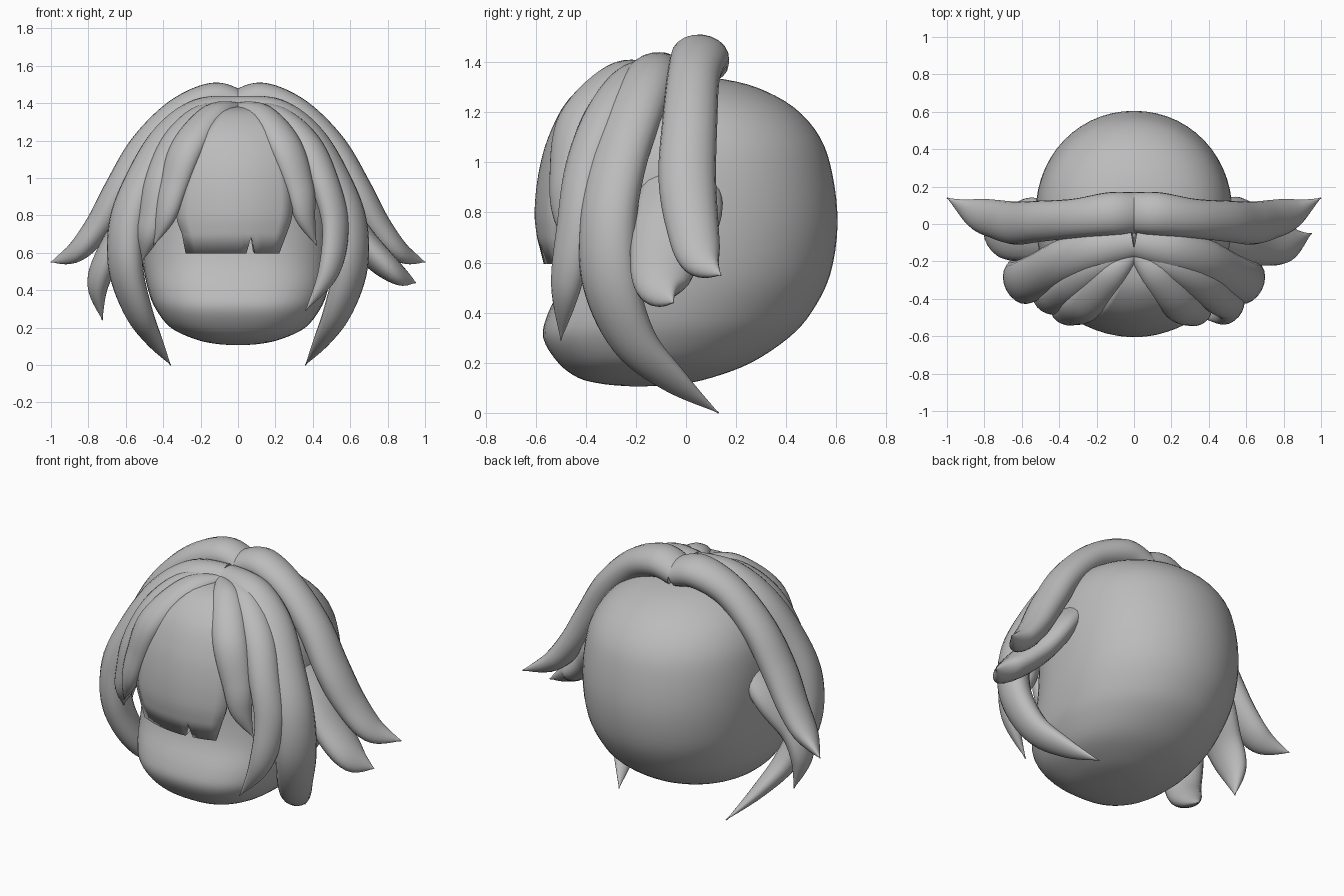
import bpy, bmesh, math
from mathutils import Vector

if "Cube" in bpy.data.objects:
    bpy.data.objects.remove(bpy.data.objects["Cube"])

grey = bpy.data.materials.new("plain_grey")
grey.diffuse_color = (0.5, 0.5, 0.5, 1)
grey.use_nodes = True
grey.node_tree.nodes["Principled BSDF"].inputs["Base Color"].default_value = grey.diffuse_color


def spline(rows, steps):
    """Smooth interpolation through rows of numbers (Catmull-Rom)."""
    out, n = [], len(rows)
    for i in range(n - 1):
        p0, p1, p2, p3 = (rows[max(0, min(n - 1, i + k))] for k in (-1, 0, 1, 2))
        for s in range(steps):
            t = s / steps
            out.append([0.5 * (2 * b + (c - a) * t + (2 * a - 5 * b + 4 * c - d) * t * t
                               + (3 * b - a - 3 * c + d) * t ** 3)
                        for a, b, c, d in zip(p0, p1, p2, p3)])
    return out + [list(rows[-1])]


def skin(name, rings, closed=True):
    """Join rings of points into one smooth surface."""
    bm = bmesh.new()
    vs = [[bm.verts.new(p) for p in r] for r in rings]
    n = len(rings[0])
    for a, b in zip(vs, vs[1:]):
        for j in range(n if closed else n - 1):
            k = (j + 1) % n
            bm.faces.new((a[j], a[k], b[k], b[j]))
    if closed:
        bm.faces.new(vs[0][::-1])
        bm.faces.new(vs[-1])
    bmesh.ops.recalc_face_normals(bm, faces=bm.faces)
    me = bpy.data.meshes.new(name)
    bm.to_mesh(me)
    bm.free()
    ob = bpy.data.objects.new(name, me)
    bpy.context.collection.objects.link(ob)
    me.materials.append(grey)
    bpy.context.view_layer.objects.active = ob
    ob.select_set(True)
    bpy.ops.object.shade_smooth_by_angle(angle=math.radians(40))
    ob.select_set(False)
    return ob


def strand(name, path, widths, thicks, side=1, sides=20):
    """Tapered oval lock swept along a path, flat side facing the head."""
    rows = spline([(x * side, y, z, w, t) for (x, y, z), w, t in zip(path, widths, thicks)], 7)
    pts = [Vector(r[:3]) for r in rows]
    across, rings = Vector((0, 1, 0)), []
    for i, p in enumerate(pts):
        tan = (pts[min(i + 1, len(pts) - 1)] - pts[max(i - 1, 0)]).normalized()
        side_dir = (p - Vector((0, 0, 0.75))).normalized().cross(tan)
        if side_dir.dot(across) < 0:
            side_dir.negate()
        across = across + 0.5 * side_dir
        across = (across - tan * across.dot(tan)).normalized()
        up = tan.cross(across)
        w, t = max(rows[i][3], 0.003), max(rows[i][4], 0.003)
        rings.append([p + across * w * math.cos(a) + up * t * math.sin(a)
                      for a in (2 * math.pi * k / sides for k in range(sides))])
    return skin(name, rings)


# Head: rows of height, front y, back y, half width
head_rows = [(.106, -.22, -.16, .03), (.115, -.33, -.02, .13), (.14, -.43, .1, .235),
             (.2, -.51, .26, .36), (.3, -.57, .41, .44), (.4, -.55, .5, .48),
             (.55, -.48, .575, .51), (.75, -.45, .605, .525), (.95, -.45, .585, .52),
             (1.1, -.42, .535, .485), (1.22, -.34, .43, .4), (1.3, -.24, .28, .27),
             (1.335, -.12, .13, .14), (1.343, -.02, .02, .02)]
rings = []
for z, yf, yb, hw in spline(head_rows, 4):
    mid, ring = yf + (yb - yf) * 0.48, []
    for k in range(56):
        a = 2 * math.pi * k / 56
        c, s = math.cos(a), math.sin(a)
        e = 2 / (2.6 if s < 0 else 2.05)
        ring.append((hw * math.copysign(abs(c) ** e, c),
                     mid + (mid - yf if s < 0 else yb - mid) * math.copysign(abs(s) ** e, s), z))
    rings.append(ring)
skin("head", rings)

# Fringe panel with a notch: rows of height, y, left x, right x
fringe_rows = spline([(1.385, -.15, -.02, .02), (1.36, -.33, -.08, .08), (1.25, -.47, -.17, .17),
                      (1.1, -.55, -.25, .25), (.95, -.59, -.31, .29), (.8, -.605, -.33, .29),
                      (.7, -.595, -.3, .26)], 4) + [[.595, -.568, -.28, .22]]
rings = []
for i, (z, y, l, r) in enumerate(fringe_rows):
    ring = []
    for u in (0, .1, .2, .3, .4, .5, .58, .65, .7, .74, .82, .9, 1):
        x = l + (r - l) * u
        notch = i == len(fringe_rows) - 1 and u == .7
        ring.append((x, y - (.025 if notch else 0) + .9 * x * x, .685 if notch else z))
    rings.append(ring)
fringe = skin("fringe", rings, closed=False)
solid = fringe.modifiers.new("thickness", 'SOLIDIFY')
solid.thickness = 0.05
# Thicken toward the head whichever way the sheet faces
solid.offset = -1 if sum(p.normal.y for p in fringe.data.polygons) < 0 else 1

# Mirrored long locks
for side, tag in ((1, "right"), (-1, "left")):
    strand("back_lock_" + tag,
           [(0, .06, 1.39), (.13, .055, 1.42), (.32, .03, 1.34), (.5, .015, 1.16), (.63, .005, .94),
            (.74, .025, .75), (.86, .06, .61), (1, .14, .55)],
           [.11, .115, .105, .11, .115, .105, .08, 0], [.08, .09, .085, .085, .085, .075, .055, 0], side)
    strand("side_lock_" + tag,
           [(0, -.1, 1.36), (.2, -.14, 1.335), (.37, -.2, 1.21), (.5, -.27, 1), (.59, -.31, .77),
            (.6, -.3, .52), (.535, -.21, .29), (.45, -.05, .13), (.36, .13, 0)],
           [.09, .11, .12, .12, .12, .12, .1, .065, 0], [.08, .09, .09, .09, .09, .085, .07, .04, 0], side)

# Low locks growing from the sides of the head
strand("low_lock_right", [(.43, -.02, .96), (.55, -.03, .81), (.68, -.08, .64), (.83, -.1, .5),
                          (.95, -.05, .44)], [.14, .175, .145, .1, 0], [.06, .08, .08, .06, 0])
strand("low_lock_left", [(-.43, -.02, .93), (-.56, -.03, .78), (-.69, -.06, .59), (-.75, -.04, .42),
                         (-.725, 0, .24)], [.14, .17, .13, .085, 0], [.06, .08, .07, .055, 0])

# Front locks framing the face
front_w, front_t = [.06, .085, .095, .09, .085, .065, 0], [.05, .07, .075, .07, .06, .05, 0]
strand("front_lock_right", [(0, -.13, 1.36), (.2, -.22, 1.32), (.36, -.32, 1.18), (.46, -.4, .98),
                            (.52, -.44, .75), (.485, -.48, .5), (.36, -.5, .29)], front_w, front_t)
strand("front_lock_left", [(0, -.13, 1.36), (-.19, -.22, 1.32), (-.33, -.32, 1.18), (-.42, -.39, .98),
                           (-.46, -.41, .8), (-.485, -.4, .68), (-.51, -.37, .56)], front_w, front_t)

# Inner locks over the edges of the fringe
inner_w, inner_t = [.03, .085, .1, .085, .06, 0], [.03, .06, .07, .06, .045, 0]
strand("inner_lock_right", [(0, -.16, 1.375), (.12, -.28, 1.335), (.25, -.43, 1.17), (.33, -.475, .95),
                            (.36, -.48, .79), (.42, -.45, .64)], inner_w, inner_t)
strand("inner_lock_left", [(0, -.16, 1.375), (-.13, -.28, 1.335), (-.27, -.43, 1.16), (-.345, -.47, .95),
                           (-.39, -.48, .79), (-.45, -.45, .64)], inner_w, inner_t)
